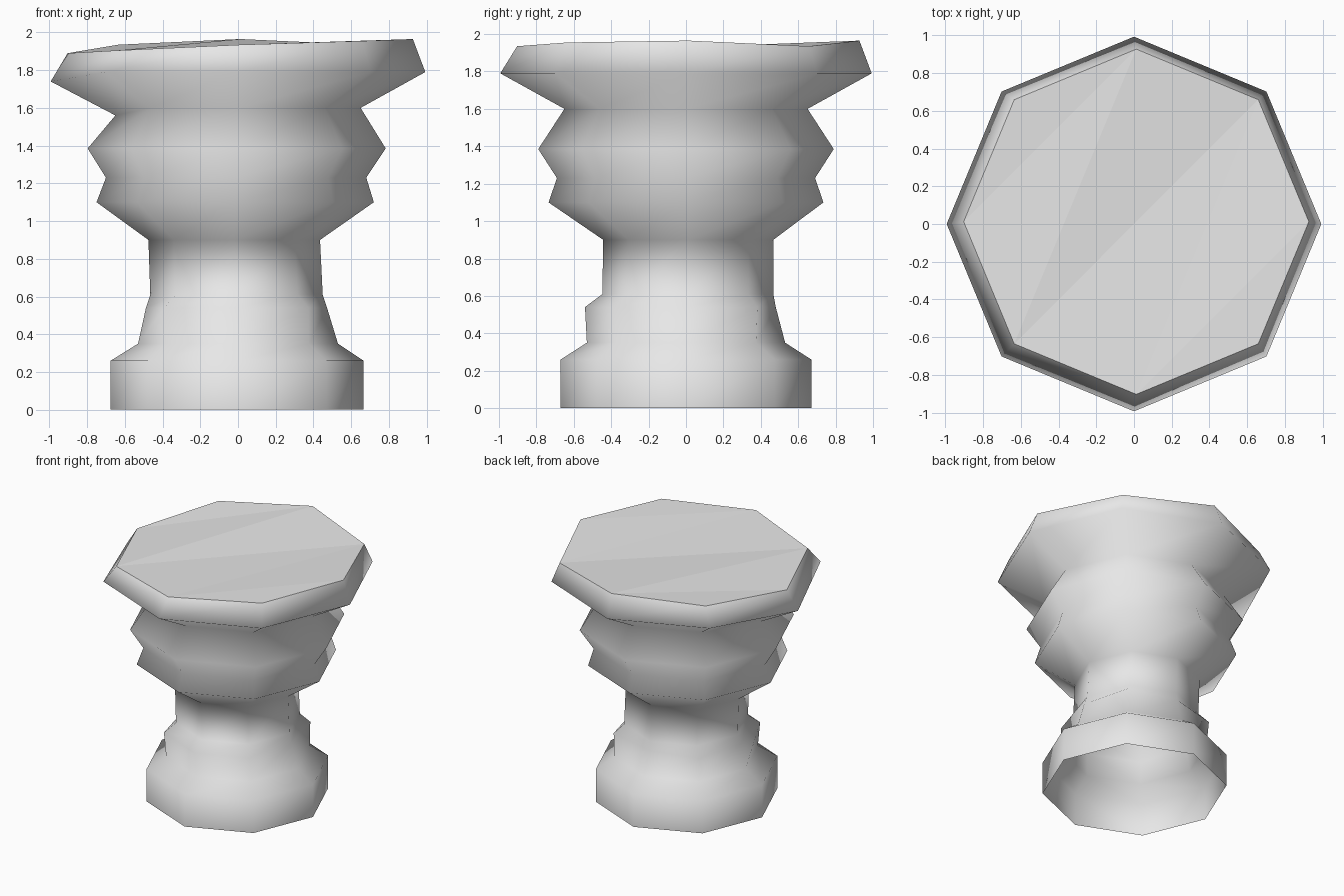
import bpy, bmesh
from math import sin, cos, pi

cube = bpy.data.objects.get("Cube")
if cube:
    bpy.data.objects.remove(cube, do_unlink=True)

stone = bpy.data.materials.new("grey stone")
stone.use_nodes = True
colour = (0.8, 0.8, 0.8, 1)
stone.diffuse_color = colour
stone.node_tree.nodes["Principled BSDF"].inputs["Base Color"].default_value = colour

SIDES = 8  # corner 0 is +x, 2 is +y, 4 is -x, 6 is -y

# Profile rings: radius, height, x shift, y shift
PROFILE = [
    (0.67, 0.00, -0.005, 0), (0.67, 0.26, -0.005, 0), (0.53, 0.35, 0, 0),
    (0.48, 0.54, -0.008, 0), (0.457, 0.61, -0.008, 0.01), (0.455, 0.90, -0.02, 0.012),
    (0.735, 1.10, -0.015, 0), (0.69, 1.23, -0.01, 0), (0.79, 1.385, -0.007, 0),
    (0.65, 1.60, 0, 0), (0.993, 1.79, 0, 0), (0.915, 1.94, 0.012, 0.012),
]
LEDGE, RIM = 3, len(PROFILE) - 1
LEDGE_CORNERS = (1, 3, 5, 6, 7)
RIM_HEIGHTS = (1.965, 1.935, 1.965, 1.935, 1.89, 1.905, 1.935, 1.955)
LOW_CORNER = {9: 1.56, 10: 1.74}  # the neck and lip sag on the right side

bm = bmesh.new()
rings = []
for i, (radius, height, dx, dy) in enumerate(PROFILE):
    ring = []
    for k in range(SIDES):
        a = 2 * pi * k / SIDES
        r, z = radius, height
        if i == LEDGE and k in LEDGE_CORNERS:
            r = 0.54
        if i == RIM:
            z = RIM_HEIGHTS[k]
        if k == 4:
            z = LOW_CORNER.get(i, z)
        ring.append(bm.verts.new((r * cos(a) + dx, r * sin(a) + dy, z)))
    rings.append(ring)

# Side walls, open at the foot
for low, high in zip(rings, rings[1:]):
    for k in range(SIDES):
        n = (k + 1) % SIDES
        bm.faces.new((low[k], low[n], high[n], high[k])).smooth = True

# Faceted top with a crisp edge
top = bm.faces.new(rings[-1])
for e in top.edges:
    e.smooth = False
bmesh.ops.triangulate(bm, faces=[top])

mesh = bpy.data.meshes.new("pedestal")
bm.to_mesh(mesh)
bm.free()
mesh.materials.append(stone)
pedestal = bpy.data.objects.new("pedestal", mesh)
bpy.context.collection.objects.link(pedestal)
